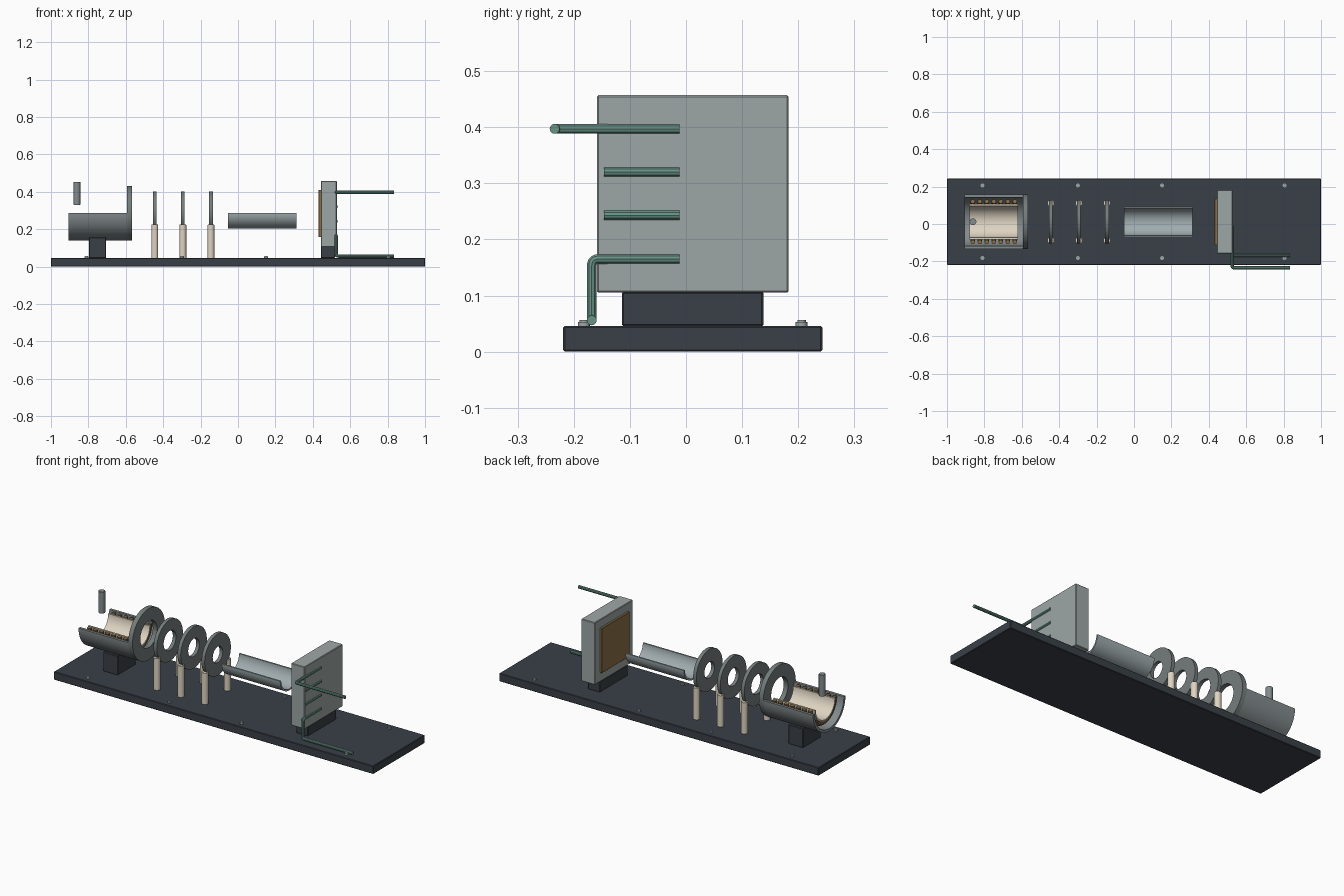
import bpy, bmesh, math
from mathutils import Vector, Matrix

if "Cube" in bpy.data.objects:
    bpy.data.objects.remove(bpy.data.objects["Cube"])

YC, ZC = 0.012, 0.285          # beam axis


def mat(name, r, g, b):
    lin = lambda c: ((c / 255 + 0.055) / 1.055) ** 2.4 if c > 10 else c / 3294
    m = bpy.data.materials.new(name)
    m.diffuse_color = (lin(r), lin(g), lin(b), 1)
    m.use_nodes = True
    m.node_tree.nodes["Principled BSDF"].inputs["Base Color"].default_value = m.diffuse_color
    return m


DARK = mat("dark base", 58, 64, 72)
STEEL = mat("chamber steel", 132, 140, 142)
PLATE = mat("electrode grey", 116, 125, 124)
BLOCK = mat("light grey metal", 158, 167, 166)
TUBE = mat("pale tube steel", 160, 172, 175)
CERAMIC = mat("cream ceramic", 222, 212, 194)
COPPER = mat("copper brown", 140, 112, 72)
GREEN = mat("coolant green", 104, 146, 134)


def finish(ob, material, smooth=True):
    ob.data.materials.clear()
    ob.data.materials.append(material)
    if smooth:
        bpy.ops.object.select_all(action='DESELECT')
        ob.select_set(True)
        bpy.context.view_layer.objects.active = ob
        bpy.ops.object.shade_smooth_by_angle(angle=math.radians(35))
    return ob


def from_bm(name, bm, material, smooth=True):
    bmesh.ops.recalc_face_normals(bm, faces=bm.faces[:])
    me = bpy.data.meshes.new(name)
    bm.to_mesh(me)
    bm.free()
    ob = bpy.data.objects.new(name, me)
    bpy.context.collection.objects.link(ob)
    return finish(ob, material, smooth)


def box(name, lo, hi, material, bevel=0.003):
    lo, hi = Vector(lo), Vector(hi)
    bm = bmesh.new()
    bmesh.ops.create_cube(bm, size=1, matrix=Matrix.Translation((lo + hi) / 2)
                          @ Matrix.Diagonal((*(hi - lo), 1)))
    if bevel:
        bmesh.ops.bevel(bm, geom=bm.edges[:], offset=bevel, segments=1, affect='EDGES')
    return from_bm(name, bm, material, False)


def rod(name, x, y, z0, z1, r, material, bevel=0.002, seg=24):
    bm = bmesh.new()
    bmesh.ops.create_cone(bm, cap_ends=True, segments=seg, radius1=r, radius2=r,
                          depth=z1 - z0, matrix=Matrix.Translation((x, y, (z0 + z1) / 2)))
    rims = [e for e in bm.edges if abs(e.verts[0].co.z - e.verts[1].co.z) < 1e-6]
    bmesh.ops.bevel(bm, geom=rims, offset=bevel, segments=2, affect='EDGES')
    return from_bm(name, bm, material)


def ring(name, x0, x1, ro, ri, material, half=False, seg=64):
    """Tube along x on the beam axis; half keeps only the lower trough."""
    bm = bmesh.new()
    n = seg // 2 if half else seg
    loops = []
    for i in range(n + 1 if half else n):
        a = math.pi + 2 * math.pi * i / seg
        loops.append([bm.verts.new((x, YC + r * math.cos(a), ZC + r * math.sin(a)))
                      for x, r in ((x0, ro), (x1, ro), (x1, ri), (x0, ri))])
    for i in range(n):
        a, b = loops[i], loops[(i + 1) % len(loops)]
        for k in range(4):
            j = (k + 1) % 4
            bm.faces.new((a[k], a[j], b[j], b[k]))
    if half:
        bm.faces.new(loops[0])
        bm.faces.new(loops[-1])
    return from_bm(name, bm, material)


def wire(name, pts, r, material):
    cu = bpy.data.curves.new(name, 'CURVE')
    cu.dimensions = '3D'
    cu.bevel_depth, cu.bevel_resolution, cu.use_fill_caps = r, 3, True
    sp = cu.splines.new('POLY')
    sp.points.add(len(pts) - 1)
    for p, co in zip(sp.points, pts):
        p.co = (*co, 1)
    ob = bpy.data.objects.new(name, cu)
    bpy.context.collection.objects.link(ob)
    bpy.ops.object.select_all(action='DESELECT')
    ob.select_set(True)
    bpy.context.view_layer.objects.active = ob
    bpy.ops.object.convert(target='MESH')
    return finish(bpy.context.object, material)


def rounded(pts, r, n=5):
    """Replace the inner corners of a path with short arcs."""
    pts = [Vector(p) for p in pts]
    out = [pts[0]]
    for a, b, c in zip(pts, pts[1:], pts[2:]):
        p, q = b + (a - b).normalized() * r, b + (c - b).normalized() * r
        for i in range(n + 1):
            t = i / n
            out.append(p * (1 - t) ** 2 + b * 2 * t * (1 - t) + q * t * t)
    return out + [pts[-1]]


# Base plate and bolts
box("base_plate", (-1, YC - 0.231, 0), (1, YC + 0.231, 0.046), DARK)
for x in (-0.81, -0.3, 0.15, 0.805):
    for s in (-1, 1):
        rod("base_bolt", x, YC + s * 0.194, 0.04, 0.056, 0.0105, BLOCK, 0.003, 16)

# Source chamber: cut-open shell, coils, liner, end flange, cathode pin
box("chamber_mount", (-0.797, YC - 0.08, 0.045), (-0.705, YC + 0.08, 0.155), DARK)
ring("chamber_shell", -0.905, -0.592, 0.145, 0.13, STEEL, True)
ring("chamber_liner", -0.88, -0.62, 0.094, 0.085, CERAMIC, True)
for i in range(7):
    x = -0.862 + i * 0.0375
    arc = [(x, YC + 0.108 * math.cos(a), ZC + 0.108 * math.sin(a))
           for a in (math.pi * (1 + k / 24) for k in range(25))]
    wire("coil", arc, 0.012, COPPER)
ring("chamber_flange", -0.594, -0.567, 0.145, 0.075, PLATE)
rod("cathode_pin", -0.861, YC, 0.33, 0.453, 0.018, STEEL)

# Electrodes on ceramic posts
for x, hole in ((-0.445, 0.055), (-0.295, 0.05), (-0.145, 0.045)):
    ring("electrode_disc", x - 0.01, x + 0.01, 0.117, hole, PLATE)
    for s in (-1, 1):
        rod("electrode_post", x, YC + s * 0.1, 0.045, 0.225, 0.0185, CERAMIC)

# Drift tube trough
ring("drift_tube", -0.053, 0.313, 0.082, 0.073, TUBE, True)

# Collector block with foot and target plate
box("collector_foot", (0.443, YC - 0.126, 0.045), (0.518, YC + 0.126, 0.107), DARK)
box("collector_block", (0.443, YC - 0.171, 0.105), (0.528, YC + 0.171, 0.457), BLOCK)
box("target_plate", (0.431, YC - 0.125, 0.157), (0.445, YC + 0.125, 0.41), COPPER, 0.002)

# Coolant channels and pipes
for z in (0.397, 0.32, 0.243, 0.165):
    wire("coolant_channel", [(0.525, -0.146, z), (0.525, -0.012, z)], 0.0088, GREEN)
wire("coolant_outlet", rounded([(0.525, -0.14, 0.397), (0.525, -0.234, 0.397),
                                (0.835, -0.234, 0.397)], 0.012), 0.009, GREEN)
wire("coolant_inlet", rounded([(0.525, -0.14, 0.165), (0.525, -0.168, 0.165),
                               (0.525, -0.168, 0.056), (0.835, -0.168, 0.056)], 0.012),
     0.009, GREEN)
